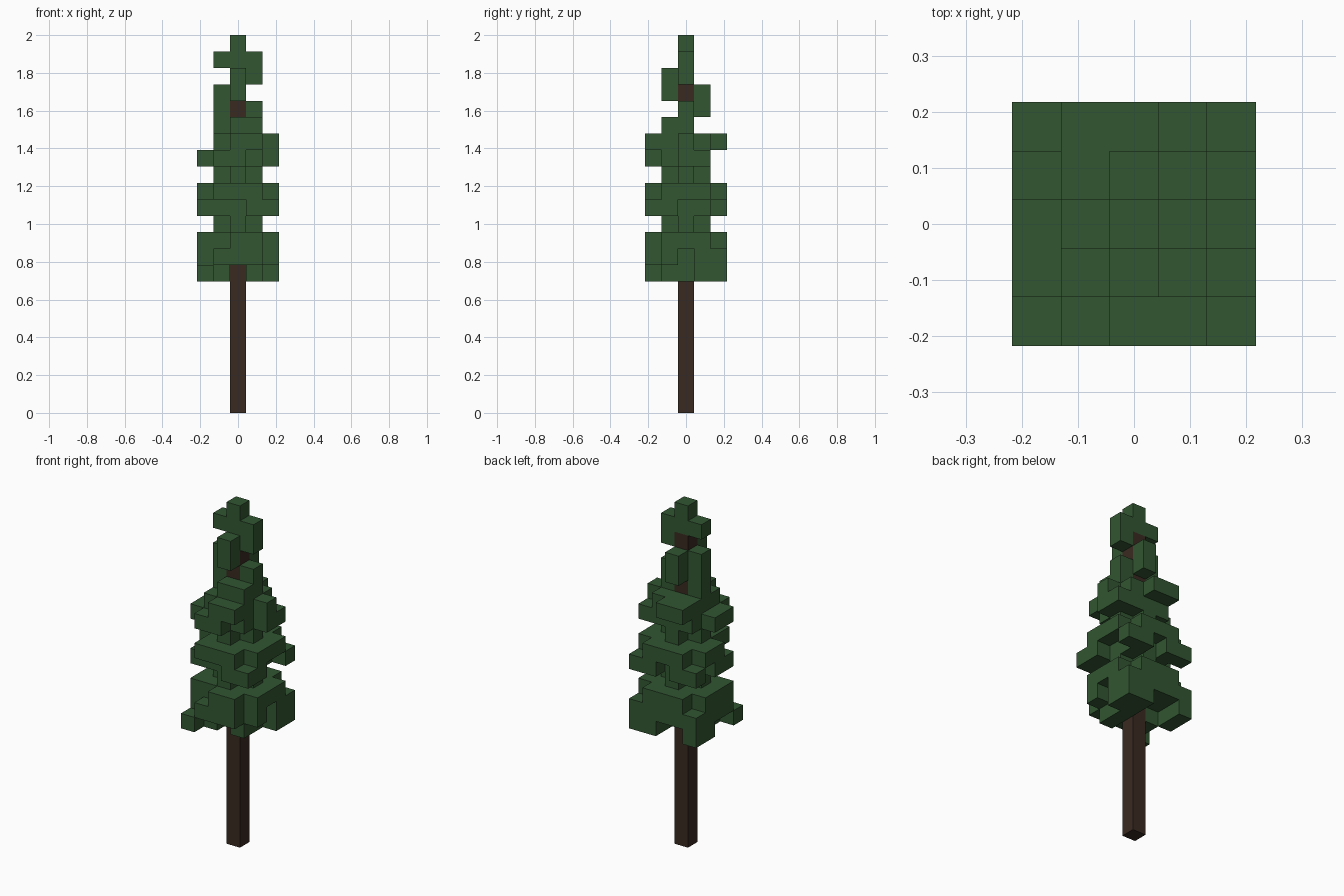
import bpy, bmesh
from mathutils import Vector

cube = bpy.data.objects.get("Cube")
if cube:
    bpy.data.objects.remove(cube, do_unlink=True)

U = 2 / 23          # edge of one block
TRUNK_TOP = 21      # trunk height in blocks


def material(name, color):
    m = bpy.data.materials.new(name)
    m.use_nodes = True
    m.diffuse_color = color
    m.node_tree.nodes["Principled BSDF"].inputs["Base Color"].default_value = color
    return m


def block_object(name, cells, hidden, mat):
    """Join blocks into one shell, leaving out faces against other blocks."""
    bm = bmesh.new()
    for cell in sorted(cells):
        centre = Vector(cell) + Vector((0, 0, 0.5))
        for axis in range(3):
            for sign in (-1, 1):
                n = Vector((0, 0, 0))
                n[axis] = sign
                near = tuple(int(round(c)) for c in Vector(cell) + n)
                if near in cells or near in hidden:
                    continue
                a = Vector((0, 0, 0))
                a[(axis + 1) % 3] = 1
                b = n.cross(a)
                corners = [a + b, b - a, -a - b, a - b]
                bm.faces.new([bm.verts.new((centre + (n + c) / 2) * U) for c in corners])
    bmesh.ops.remove_doubles(bm, verts=bm.verts, dist=U / 100)
    bmesh.ops.dissolve_limit(bm, angle_limit=0.01, verts=bm.verts, edges=bm.edges)
    mesh = bpy.data.meshes.new(name)
    bm.to_mesh(mesh)
    bm.free()
    mesh.materials.append(mat)
    obj = bpy.data.objects.new(name, mesh)
    bpy.context.collection.objects.link(obj)


# Trunk column
trunk = {(0, 0, z) for z in range(TRUNK_TOP)}
block_object("trunk", trunk, set(), material("dark bark", (0.041, 0.023, 0.015, 1)))

leaves = set()


def tuft(z, x0, x1, y0, y1):
    """Rectangular patch of foliage blocks in one layer."""
    for x in range(x0, x1 + 1):
        for y in range(y0, y1 + 1):
            leaves.add((x, y, z))


def whorl(z, radius, gaps=(), tips=()):
    """Square ring of branches without corners, less gaps, plus stray tips."""
    tuft(z, -radius, radius, -radius, radius)
    if radius:
        for sx in (-radius, radius):
            for sy in (-radius, radius):
                leaves.discard((sx, sy, z))
    for x, y in gaps:
        leaves.discard((x, y, z))
    for x, y in tips:
        leaves.add((x, y, z))


# Hanging tips under the lowest branches
tuft(8, -2, -2, 1, 2)
tuft(8, 1, 2, 1, 2)
tuft(8, -2, -2, -2, -2)
for side in (-1, 1):
    tuft(8, side, side, -1, 0)

# Lower branches
whorl(9, 2, gaps=[(2, 0)], tips=[(-2, 2), (2, 2)])
whorl(10, 2, gaps=[(-1, -2)])
whorl(11, 1)

# Middle branches
whorl(12, 2, gaps=[(0, 2), (-2, 1), (2, 1), (2, 0), (-1, -2), (0, -2)],
      tips=[(-2, 2), (2, 2), (2, -2)])
whorl(13, 2, gaps=[(-2, -1)])
whorl(14, 1)

# Upper branches
whorl(15, 2, gaps=[(-1, 2), (0, 2), (1, 2), (-2, 1), (2, -1), (1, -2)])
whorl(16, 1, tips=[(-1, -1), (1, -1), (-1, 1), (1, 1),
                   (-1, 2), (0, 2), (0, -2), (1, -2), (2, 0)])
whorl(17, 1, gaps=[(0, 1)], tips=[(1, -1)])

# Sparse crown
whorl(18, 1, gaps=[(0, -1)])
whorl(19, 1, gaps=[(1, 0)])
whorl(20, 1, gaps=[(-1, 0), (0, 1)])
whorl(21, 1, gaps=[(0, 1), (0, -1)])
whorl(22, 0)

block_object("foliage", leaves - trunk, trunk,
             material("needle green", (0.032, 0.093, 0.032, 1)))
